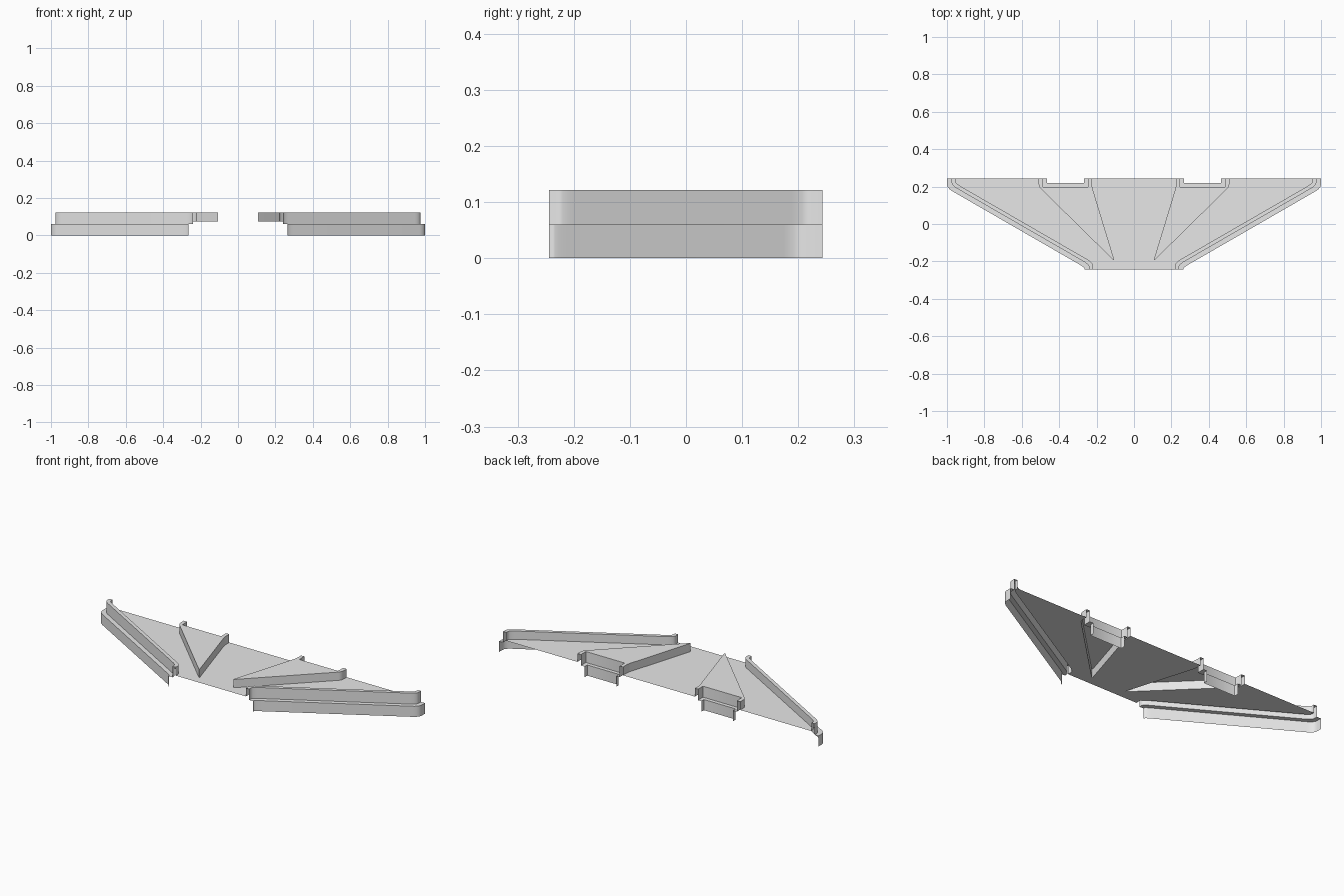
import bpy, bmesh
from mathutils import Vector

if "Cube" in bpy.data.objects:
    bpy.data.objects.remove(bpy.data.objects["Cube"])

Y_BACK, Y_FRONT = 0.243, -0.244
Z_LEDGE, Z_PLATE, Z_TOP = 0.06, 0.075, 0.122

grey = bpy.data.materials.new("light_grey")
grey.diffuse_color = (0.8, 0.8, 0.8, 1)
grey.use_nodes = True
grey.node_tree.nodes["Principled BSDF"].inputs["Base Color"].default_value = grey.diffuse_color


def rounded(points, r, steps=6):
    """Open 2D path with its inner corners rounded."""
    pts = [Vector(p) for p in points]
    out = [pts[0]]
    for a, b, c in zip(pts, pts[1:], pts[2:]):
        p = b + (a - b).normalized() * min(r, (a - b).length * 0.45)
        q = b + (c - b).normalized() * min(r, (c - b).length * 0.45)
        for i in range(steps + 1):
            t = i / steps
            out.append(p * (1 - t) ** 2 + b * 2 * t * (1 - t) + q * t * t)
    return out + [pts[-1]]


def strip(bm, levels):
    """Skin matching paths given as (path, z), one after another."""
    rows = [[bm.verts.new((p[0], p[1], z)) for p in path] for path, z in levels]
    for a, b in zip(rows, rows[1:]):
        for i in range(len(a) - 1):
            bm.faces.new((a[i], a[i + 1], b[i + 1], b[i]))


def sheet(bm, outline, z):
    """Flat upward-facing sheet."""
    f = bm.faces.new([bm.verts.new((p[0], p[1], z)) for p in outline])
    f.normal_update()
    if f.normal.z < 0:
        f.normal_flip()
    bmesh.ops.triangulate(bm, faces=[f])


def finish(name, bm):
    """Weld, mirror to the right half and shade."""
    bmesh.ops.remove_doubles(bm, verts=bm.verts, dist=0.0002)
    me = bpy.data.meshes.new(name)
    bm.to_mesh(me)
    bm.free()
    me.materials.append(grey)
    ob = bpy.data.objects.new(name, me)
    bpy.context.collection.objects.link(ob)
    bpy.ops.object.select_all(action='DESELECT')
    bpy.context.view_layer.objects.active = ob
    ob.select_set(True)
    bpy.ops.object.shade_smooth_by_angle(angle=0.52)
    mod = ob.modifiers.new("mirror", 'MIRROR')
    mod.merge_threshold = 0.0002


def rim_path(d):
    """Slanted side path, moved inwards by d."""
    return rounded([(-1 + d, Y_BACK), (-1 + d, 0.192 + 0.575 * d),
                    (-0.265 + d, -0.232 + 0.575 * d), (-0.265 + d, Y_FRONT)], 0.035)


# Stepped rims along the slanted sides
outer, middle, inner = rim_path(0), rim_path(0.025), rim_path(0.045)
bm = bmesh.new()
strip(bm, [(outer, 0), (outer, Z_LEDGE), (middle, Z_LEDGE),
           (middle, Z_TOP), (inner, Z_TOP), (inner, Z_PLATE)])
finish("side_rim", bm)

# Raised triangular ribs, from the outer back corner round the tip
rib = rounded([(-0.51, Y_BACK), (-0.51, 0.2), (-0.103, -0.2),
               (-0.225, 0.2), (-0.225, Y_BACK)], 0.018)
notch_in = rounded([(-0.245, Y_BACK), (-0.245, 0.198),
                    (-0.488, 0.198), (-0.488, Y_BACK)], 0.004, 2)
notch_out = rounded([(-0.266, Y_BACK), (-0.266, 0.219),
                     (-0.465, 0.219), (-0.465, Y_BACK)], 0.004, 2)
bm = bmesh.new()
strip(bm, [(rib, Z_PLATE), (rib, Z_TOP)])
sheet(bm, rib + notch_in, Z_TOP)
finish("raised_rib", bm)

# Stepped back notches in the ribs
bm = bmesh.new()
strip(bm, [(notch_out, 0), (notch_out, Z_LEDGE),
           (notch_in, Z_LEDGE), (notch_in, Z_TOP)])
finish("back_notch", bm)

# Main sheet between the rims and around the ribs
bm = bmesh.new()
sheet(bm, [(0, Y_BACK), *reversed(rib), *inner, (0, Y_FRONT)], Z_PLATE)
finish("main_sheet", bm)
